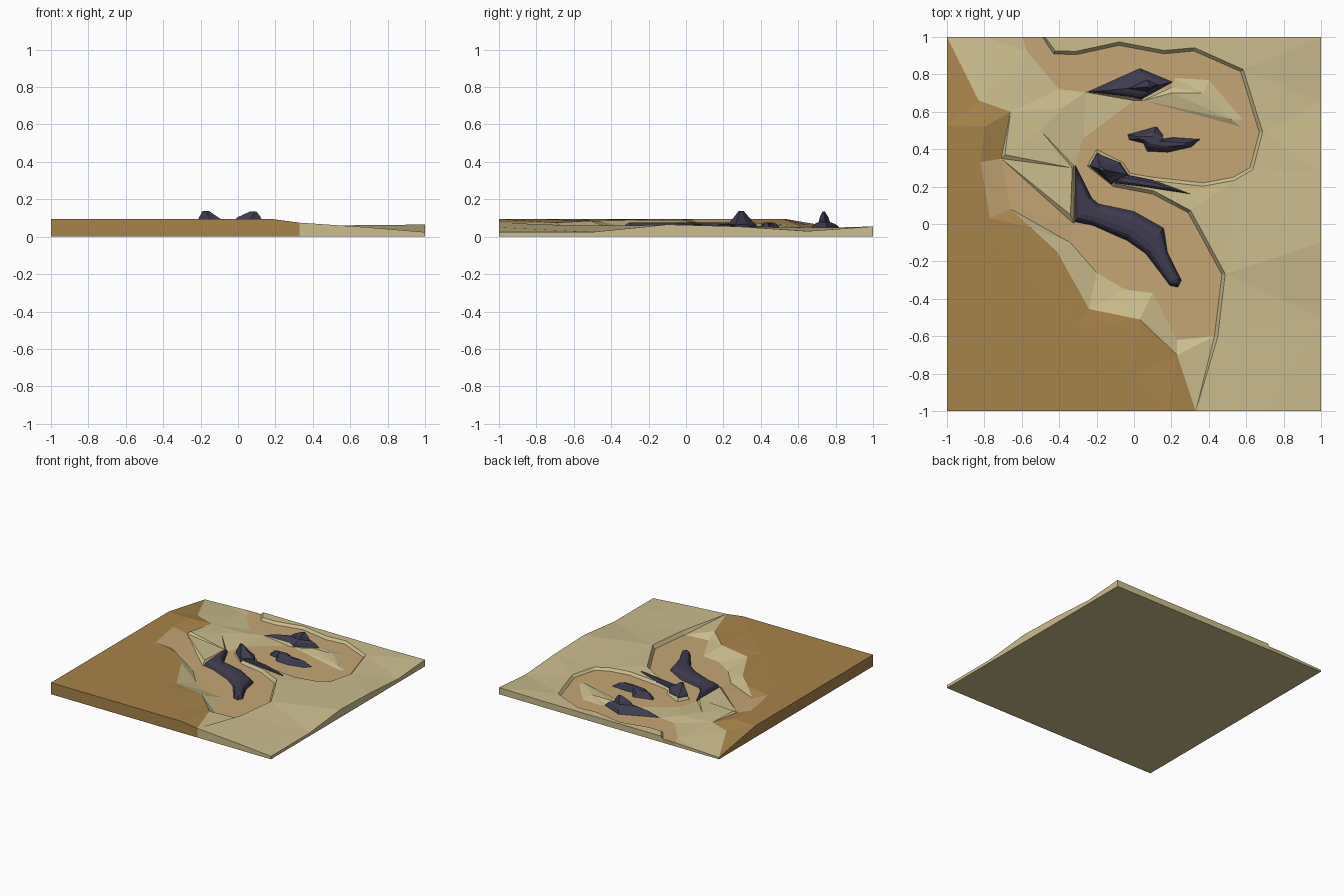
import bpy, bmesh, math
from mathutils import Vector
from mathutils.geometry import delaunay_2d_cdt, intersect_point_line

if "Cube" in bpy.data.objects:
    bpy.data.objects.remove(bpy.data.objects["Cube"])

FLOOR = 0.03


def mat(name, rgb):
    m = bpy.data.materials.new(name)
    m.diffuse_color = (*rgb, 1)
    m.use_nodes = True
    m.node_tree.nodes["Principled BSDF"].inputs["Base Color"].default_value = m.diffuse_color
    return m


SAND = mat("sand", (0.60, 0.51, 0.27))
DIRT = mat("dirt", (0.56, 0.38, 0.18))
BROWN = mat("brown_earth", (0.39, 0.23, 0.07))
ROCK = mat("dark_rock", (0.05, 0.045, 0.08))


def finish(bm, name, mats):
    bmesh.ops.recalc_face_normals(bm, faces=bm.faces[:])
    me = bpy.data.meshes.new(name)
    bm.to_mesh(me)
    bm.free()
    for m in mats:
        me.materials.append(m)
    bpy.context.collection.objects.link(bpy.data.objects.new(name, me))


def inside(p, poly):
    hit = False
    for a, b in zip(poly, poly[1:] + poly[:1]):
        if (a[1] > p.y) != (b[1] > p.y):
            if p.x < a[0] + (p.y - a[1]) * (b[0] - a[0]) / (b[1] - a[1]):
                hit = not hit
    return hit


# Dirt basin: the side with a steep bank
bank = [(-.49, 1), (-.43, .91), (-.31, .905), (-.08, .955), (.16, .91), (.32, .925),
        (.57, .815), (.67, .49), (.62, .3), (.53, .25), (.37, .22), (.1, .25),
        (-.02, .27), (-.06, .33), (-.2, .4), (-.25, .31), (-.11, .2), (.1, .16),
        (.29, .06), (.47, -.27), (.43, -.6)]
# Dirt basin: the gentle side, the ramp and around the sand tongue
gentle = [(.23, -.62), (.1, -.37), (-.05, -.35), (-.2, -.26), (-.34, -.1),
          (-.66, .08, .06), (-.77, .03, .095), (-.82, .33, .095), (-.71, .35, .06),
          (-.32, 0), (-.32, .31), (-.27, .46), (0, .66), (.05, .66), (.57, .52),
          (.58, .56), (.4, .77), (.22, .78), (.2, .73), (0, .69), (-.26, .705),
          (-.4, .72), (-.57, .92), (-.6, 1)]
dirt = bank + gentle
# Raised brown plateau
plateau = [(-1, -1, .095), (.18, -1, .095), (.33, -1, .075), (.23, -.7, .075),
           (.03, -.51, .085), (-.24, -.455, .085), (-.41, -.15, .09), (-.55, -.02, .09),
           (-.66, .08, .06), (-.77, .03, .095), (-.82, .33, .095), (-.71, .35, .06),
           (-.66, .6, .06), (-.83, .66, .06), (-1, 1, .015), (-1, .53, .095)]
# Upper rim of the bank, pushed outwards
rim = []
for i, p in enumerate(bank):
    a, b = bank[max(i - 1, 0)], bank[min(i + 1, len(bank) - 1)]
    d = Vector((b[0] - a[0], b[1] - a[1])).normalized()
    rim.append((p[0] - d.y * .018, min(1, p[1] + d.x * .018), .06 if p[1] < .1 else .05))
# Loose height points on plateau, sand field and tongue
spots = [(-.31, -.56, .095), (0, -.8, .095), (-.8, .52, .095), (-.85, 0, .095),
         (.7, -1, .05), (1, -1, .025), (1, -.5, .025), (1, -.1, .065), (1, .27, .055),
         (1, .65, .03), (1, 1, .055), (.6, 1, .05), (.1, 1, .05), (-.8, 1, .022),
         (-.69, .37, .075), (-.34, .05, .055), (-.33, .3, .05), (-.5, .5, .06),
         (-.38, .62, .05), (0, .675, .048), (.2, .7, .05), (.37, .7, .05), (.52, .56, .045)]

pts, edges = [], []
for line, closed in ((dirt, True), (plateau, True), (rim, False)):
    n, k = len(pts), len(line)
    pts += line
    edges += [(n + i, n + (i + 1) % k) for i in range(k if closed else k - 1)]
pts += spots
verts, _, tris, orig, _, _ = delaunay_2d_cdt(
    [Vector(p[:2]) for p in pts], edges, [], 0, 1e-5)

# Terrain slab: faceted top, vertical sides, flat underside
bm = bmesh.new()
top = []
for v, ids in zip(verts, orig):
    p = pts[ids[0]] if ids else (0, 0, .05)
    top.append(bm.verts.new((v.x, v.y, p[2] if len(p) > 2 else FLOOR)))
for t in tris:
    c = sum((verts[i] for i in t), Vector((0, 0))) / 3
    f = bm.faces.new([top[i] for i in t])
    f.material_index = 1 if inside(c, dirt) else 2 if inside(c, plateau) else 0
border = [e for e in bm.edges if e.is_boundary]
low = {}
for e in border:
    for v in e.verts:
        if v not in low:
            low[v] = bm.verts.new((v.co.x, v.co.y, 0))
for e in border:
    a, b = e.verts
    idx = e.link_faces[0].material_index
    bm.faces.new((a, b, low[b], low[a])).material_index = idx
bm.faces.new(sorted(low.values(), key=lambda v: math.atan2(v.co.y, v.co.x)))
finish(bm, "terrain", [SAND, DIRT, BROWN])


def rock(name, outline, spine, layers):
    """Stacked rings drawn in toward a spine; layers are (pull, height)."""
    bm = bmesh.new()
    spine = [Vector(s) for s in spine]
    rings = []
    for pull, z in [(0, FLOOR - .005)] + layers:
        ring = []
        for p in map(Vector, outline):
            near = list(spine)
            for a, b in zip(spine, spine[1:]):
                q, t = intersect_point_line(p, a, b)
                if 0 < t < 1:
                    near.append(Vector(q[:2]))
            q = p.lerp(min(near, key=lambda s: (s - p).length), pull)
            ring.append(bm.verts.new((q.x, q.y, z)))
        rings.append(ring)
    n = len(outline)
    for r, s in zip(rings, rings[1:]):
        for i in range(n):
            j = (i + 1) % n
            bm.faces.new((r[i], r[j], s[j], s[i]))
    bm.faces.new(rings[0])
    bm.faces.new(rings[-1])
    finish(bm, name, [ROCK])


# Pointed rock at the back
rock("back_rock", [(-.26, .705), (.03, .835), (.21, .76), (.03, .66)], [(.09, .735)],
     [(.25, .06), (.42, .07), (.65, .078), (.74, .105), (.93, .135)])
# Low forked rock in the basin
rock("middle_rock", [(-.04, .48), (.12, .525), (.155, .48), (.13, .455), (.21, .465),
                     (.36, .455), (.31, .41), (.18, .38), (.07, .385), (.05, .43), (-.03, .45)],
     [(.05, .46), (.11, .44), (.24, .425)], [(.3, .05), (.45, .065), (.7, .075)])
# Tall rock on the spit and its low tail
rock("spit_rock", [(-.24, .31), (-.2, .385), (-.07, .33), (-.02, .26), (-.12, .21)],
     [(-.18, .295)], [(.1, .065), (.35, .085), (.5, .1), (.85, .138)])
rock("spit_rock_tail", [(-.12, .215), (-.05, .27), (.1, .24), (.34, .15), (.05, .195)],
     [(-.05, .235), (.14, .205)], [(.25, .06), (.6, .068)])
# Long curved ridge in the front basin
rock("front_ridge", [(-.315, .32), (-.225, .14), (-.19, .11), (0, .07), (.16, -.02),
                     (.18, -.15), (.255, -.3), (.235, -.34), (.19, -.33), (.06, -.16),
                     (-.04, -.09), (-.22, -.01), (-.32, .01)],
     [(-.29, .2), (-.26, .07), (-.02, 0), (.11, -.08), (.21, -.29)],
     [(.22, .055), (.4, .068), (.75, .075)])
